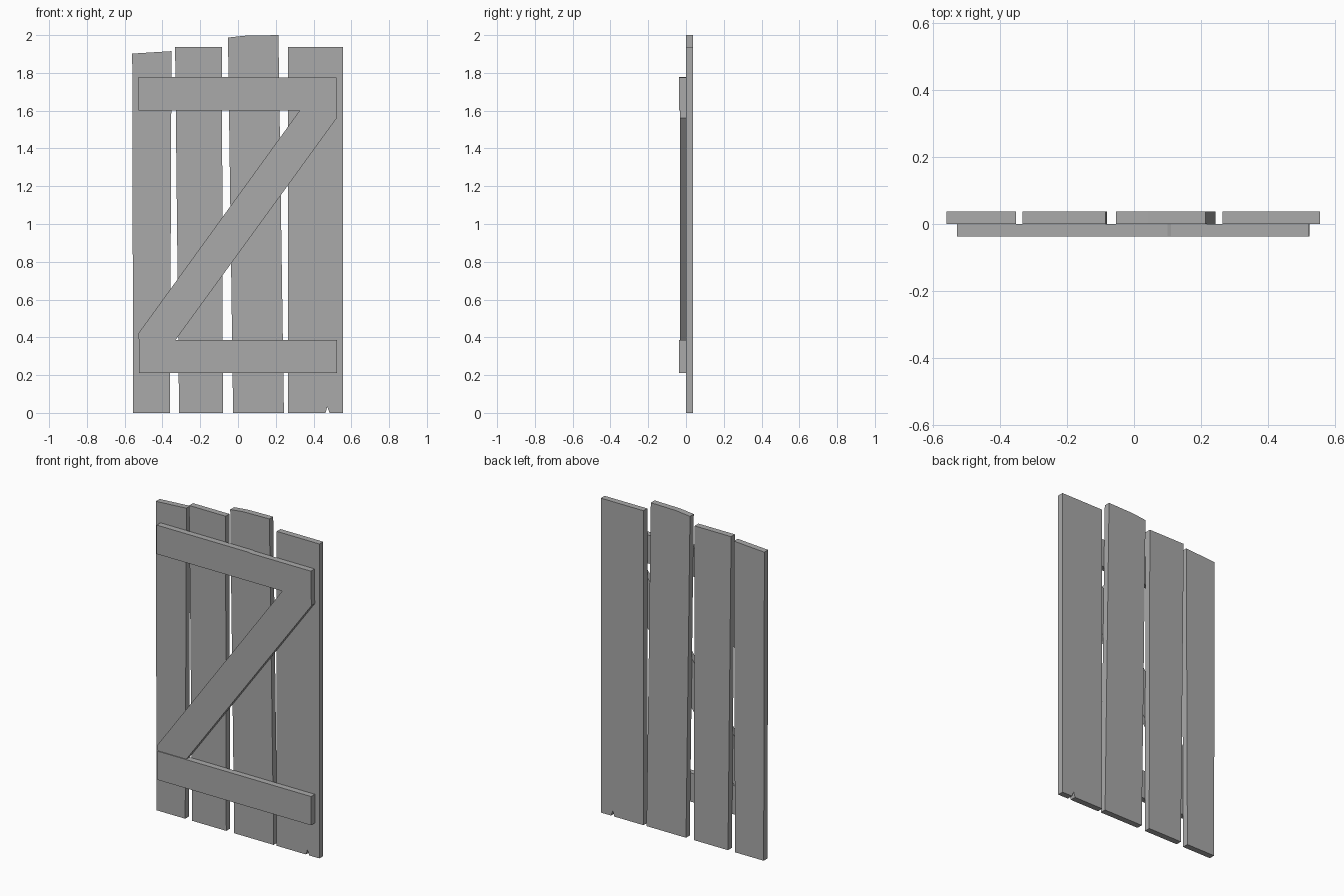
import bpy
import bmesh

cube = bpy.data.objects.get("Cube")
if cube:
    bpy.data.objects.remove(cube, do_unlink=True)

# Weathered grey wood
wood = bpy.data.materials.new("grey_wood")
wood.use_nodes = True
colour = (0.4, 0.4, 0.4, 1)
wood.diffuse_color = colour
wood.node_tree.nodes["Principled BSDF"].inputs["Base Color"].default_value = colour


def board(name, outline, front, back):
    """Extrude an x-z outline from the front depth to the back depth."""
    bm = bmesh.new()
    face = bm.faces.new([bm.verts.new((x, front, z)) for x, z in outline])
    moved = bmesh.ops.extrude_face_region(bm, geom=[face])["geom"]
    verts = [v for v in moved if isinstance(v, bmesh.types.BMVert)]
    bmesh.ops.translate(bm, verts=verts, vec=(0, back - front, 0))
    bmesh.ops.recalc_face_normals(bm, faces=bm.faces)
    mesh = bpy.data.meshes.new(name)
    bm.to_mesh(mesh)
    bm.free()
    mesh.materials.append(wood)
    obj = bpy.data.objects.new(name, mesh)
    bpy.context.collection.objects.link(obj)


# Uneven upright planks, the last with a nick in its foot
T = 0.037
planks = {
    "plank_far_right": [(-0.555, 0), (-0.36, 0), (-0.352, 1.915), (-0.56, 1.902)],
    "plank_mid_right": [(-0.312, 0), (-0.08, 0), (-0.085, 1.937), (-0.333, 1.937)],
    "plank_mid_left": [(-0.026, 0), (0.243, 0), (0.214, 2), (0.04, 1.997), (-0.053, 1.987)],
    "plank_far_left": [(0.264, 0), (0.463, 0), (0.473, 0.032), (0.485, 0),
                       (0.555, 0), (0.555, 1.937), (0.264, 1.937)],
}
for name, outline in planks.items():
    board(name, outline, 0, T)

# Cross rails
board("top_rail", [(-0.528, 1.6), (0.522, 1.6), (0.522, 1.775), (0.11, 1.775),
                   (0.1, 1.778), (-0.528, 1.778)], -T, 0)
board("bottom_rail", [(-0.523, 0.21), (0.524, 0.21), (0.524, 0.387), (-0.523, 0.387)], -T, 0)

# Diagonal brace, slightly thinner than the rails
board("diagonal_brace", [(-0.525, 0.387), (-0.33, 0.387), (0.524, 1.562),
                         (0.522, 1.6), (0.326, 1.6), (-0.528, 0.42)], -0.032, 0)
